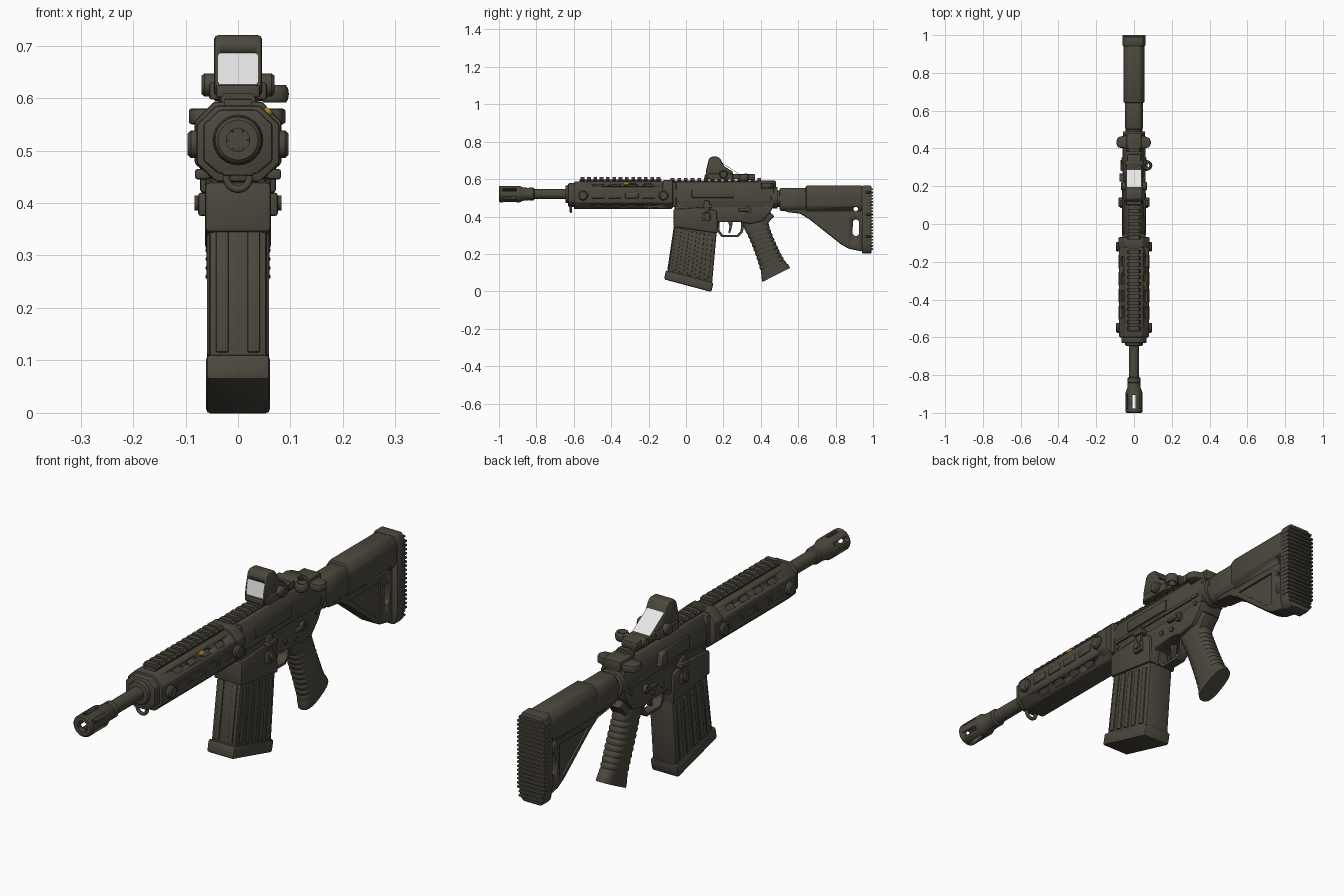
import bpy, bmesh, math
from mathutils import Vector, Matrix

if "Cube" in bpy.data.objects:
    bpy.data.objects.remove(bpy.data.objects["Cube"])

def material(name, rgb):
    m = bpy.data.materials.new(name)
    m.diffuse_color = (*rgb, 1)
    m.use_nodes = True
    m.node_tree.nodes["Principled BSDF"].inputs["Base Color"].default_value = m.diffuse_color
    return m

OLIVE = material("dark_olive", (0.072, 0.064, 0.047))
GLASS = material("pale_glass", (0.95, 0.95, 0.95))
AMBER = material("amber", (0.40, 0.22, 0.02))

def loft(name, rings, bevel=0, mat=OLIVE, smooth=35, seg=2):
    """Skin a list of equal rings and cap both ends."""
    bm = bmesh.new()
    vs = [[bm.verts.new(p) for p in r] for r in rings]
    n = len(rings[0])
    for a, b in zip(vs, vs[1:]):
        for i in range(n):
            bm.faces.new((a[i], a[(i + 1) % n], b[(i + 1) % n], b[i]))
    bm.faces.new(vs[0]); bm.faces.new(vs[-1])
    bmesh.ops.recalc_face_normals(bm, faces=bm.faces)
    me = bpy.data.meshes.new(name)
    bm.to_mesh(me); bm.free()
    me.materials.append(mat)
    o = bpy.data.objects.new(name, me)
    bpy.context.collection.objects.link(o)
    activate(o)
    if bevel:
        md = o.modifiers.new("bevel", 'BEVEL')
        md.width, md.segments, md.limit_method = bevel, seg, 'ANGLE'
        bpy.ops.object.modifier_apply(modifier="bevel")
    bpy.ops.object.shade_smooth_by_angle(angle=math.radians(smooth))
    return o

def activate(o):
    bpy.ops.object.select_all(action='DESELECT')
    o.select_set(True)
    bpy.context.view_layer.objects.active = o

def place(axis, p, t):
    return {'x': (t, p[0], p[1]), 'y': (p[0], t, p[1]), 'z': (p[0], p[1], t)}[axis]

def extrude(name, pts, axis, a, b, bevel=0, mat=OLIVE):
    return loft(name, [[place(axis, p, t) for p in pts] for t in (a, b)], bevel, mat)

def box(name, x, y, z, bevel=0.004, mat=OLIVE):
    return extrude(name, [(y[0], z[0]), (y[1], z[0]), (y[1], z[1]), (y[0], z[1])], 'x', *x, bevel, mat)

def circle(c, r, n=24):
    return [(c[0] + r * math.cos(2 * math.pi * i / n), c[1] + r * math.sin(2 * math.pi * i / n)) for i in range(n)]

def lathe(name, prof, axis, c, n=24, bevel=0):
    return loft(name, [[place(axis, p, t) for p in circle(c, r, n)] for t, r in prof], bevel)

def slot(name, c, normal, length, r, depth, mat=OLIVE):
    """Rounded slot running along y, centred at c, extruded both ways on normal."""
    nrm = Vector(normal).normalized()
    v = nrm.cross(Vector((0, 1, 0)))
    pts = []
    for i in range(16):
        a = 2 * math.pi * (i + .5) / 16
        pts.append(Vector(c) + Vector((0, math.copysign(length / 2 - r, math.cos(a)) + r * math.cos(a), 0)) + v * r * math.sin(a))
    return loft(name, [[p + nrm * s * depth for p in pts] for s in (-1, 1)], 0, mat)

def cut(target, cutters):
    for c in cutters:
        activate(target)
        md = target.modifiers.new("cut", 'BOOLEAN')
        md.operation, md.object, md.solver = 'DIFFERENCE', c, 'EXACT'
        bpy.ops.object.modifier_apply(modifier="cut")
        bpy.data.objects.remove(c)

def ring(name, c, R, r, rot):
    bpy.ops.mesh.primitive_torus_add(major_radius=R, minor_radius=r, major_segments=24, minor_segments=10, location=c, rotation=rot)
    o = bpy.context.object
    o.name = name
    o.data.materials.append(OLIVE)
    bpy.ops.object.shade_smooth()
    return o

AX = (0, .52)
# Barrel and slotted muzzle
lathe("barrel", [(-.89, .026), (-.845, .026), (-.84, .034), (-.815, .034), (-.81, .027), (-.55, .027)], 'y', AX)
muzzle = lathe("muzzle", [(-.93, .022), (-1, .022), (-1, .038), (-.994, .044), (-.89, .044), (-.87, .036), (-.84, .033)], 'y', AX, 30)
cutters = []
for i in range(3):
    c = box("slot_cutter", (-.06, .06), (-.978, -.905), (-.008, .008), 0)
    c.matrix_world = Matrix.Translation((0, 0, .52)) @ Matrix.Rotation(math.pi * i / 3 + .5, 4, 'Y')
    cutters.append(c)
bpy.context.view_layer.update()
cut(muzzle, cutters)

# Octagonal handguard with recessed slots
def octo(w, wt, zb, zlo, zhi, zt):
    return [(-wt, zb), (wt, zb), (w, zlo), (w, zhi), (wt, zt), (-wt, zt), (-w, zhi), (-w, zlo)]
guard = extrude("handguard", octo(.079, .042, .44, .475, .55, .586), 'y', -.6, -.075, .006)
cutters = []
for y in (-.47, -.38, -.29, -.2):
    for s in (-1, 1):
        cutters.append(slot("slot_cutter", (s * .0615, y, .568), (s, 0, 1), .06, .012, .012))
        cutters.append(slot("slot_cutter", (s * .0615, y, .457), (s, 0, -1), .06, .012, .012))
        box("guard_side_rib", (s * .076, s * .083), (y - .035, y + .035), (.497, .527), .003)
cut(guard, cutters)
slot("amber_marker", (.0575, -.32, .5745), (1, 0, 1.05), .03, .009, .005, AMBER)
extrude("guard_front_cap", octo(.066, .036, .455, .48, .55, .578), 'y', -.63, -.59, .006)
extrude("guard_rear_collar", octo(.083, .045, .445, .475, .555, .594), 'y', -.125, -.07, .006)
lathe("barrel_nut", [(-.645, .046), (-.61, .05)], 'y', AX, 24, .004)
for s in (-1, 1):
    for y in (-.55, -.12):
        lathe("guard_bolt", [(s * .07, .026), (s * .09, .026), (s * .096, .02)], 'x', (y, .512), 20)
# Sling loop under the front
ring("sling_loop", (0, -.615, .448), .022, .007, (math.pi / 2, 0, 0))
box("sling_mount", (-.03, .03), (-.63, -.595), (.452, .478))

# Top rails with teeth
def rail(name, y0, y1, z):
    box(name + "_base", (-.026, .026), (y0, y1), (z - .03, z), .002)
    n = round((y1 - y0) / .035)
    for i in range(n):
        y = y0 + (y1 - y0) * (i + .5) / n
        extrude(name + "_tooth", [(-.026, z - .009), (.026, z - .009), (.034, z), (.026, z + .012), (-.026, z + .012), (-.034, z)], 'y', y - .01, y + .01)
rail("guard_rail", -.57, -.13, .598)
rail("receiver_rail", -.09, .41, .593)

# Upper receiver
extrude("upper_receiver", [(-.054, .45), (.054, .45), (.056, .54), (.036, .585), (-.036, .585), (-.056, .54)], 'y', -.075, .47, .006)
box("receiver_front_block", (-.06, .06), (-.075, -.05), (.45, .585), .01)
for s in (-1, 1):
    box("receiver_side_ledge", (s * .05, s * .061), (-.04, .45), (.478, .492), .003)
box("port_cover", (-.063, -.05), (.06, .22), (.495, .55), .005)
extrude("case_deflector", [(.225, .5), (.27, .5), (.255, .55), (.225, .555)], 'x', -.078, -.05, .005)
box("side_panel", (.05, .061), (.03, .26), (.5, .545), .004)
# Charging handle
box("charging_bar", (-.04, .04), (.38, .48), (.55, .592), .006)
extrude("charging_wings", [(-.095, .43), (-.085, .405), (-.04, .4), (.04, .4), (.08, .405), (.092, .43), (.082, .455), (.04, .47), (-.04, .47), (-.085, .46)], 'z', .55, .58, .006)

# Lower receiver with magazine well
extrude("lower_receiver", [(-.06, .46), (-.062, .35), (.165, .315), (.175, .37), (.3, .37), (.34, .36), (.41, .375), (.45, .42), (.47, .46)], 'x', -.052, .052, .008)
extrude("magazine_well", [(-.066, .44), (-.068, .345), (.17, .31), (.165, .43), (.1, .45)], 'x', -.063, .063, .008)
lathe("receiver_ring", [(.455, .058), (.49, .058)], 'y', (0, .5), 28, .004)
# Controls on both sides
for s in (-1, 1):
    box("magazine_catch", (s * .055, s * .076), (.085, .13), (.375, .42), .006)
    lathe("catch_button", [(s * .06, .016), (s * .083, .014)], 'x', (.11, .4), 16)
    box("bolt_catch", (s * .05, s * .072), (.095, .125), (.42, .485), .005)
    box("bolt_catch_paddle", (s * .05, s * .082), (.09, .14), (.445, .465), .005)
    lathe("selector_hub", [(s * .05, .018), (s * .066, .018)], 'x', (.335, .435), 18)
    box("selector_lever", (s * .056, s * .071), (.28, .34), (.428, .443), .004)
    for p in ((-.035, .465), (.43, .455), (.23, .41), (.29, .4)):
        lathe("receiver_pin", [(s * .05, .01), (s * .058, .01)], 'x', p, 14)
# Trigger and guard bow
gpts = [(.165, .37), (.168, .32), (.19, .29), (.28, .29), (.305, .315), (.31, .37)]
gin = [(.295, .37), (.292, .322), (.274, .302), (.197, .302), (.18, .325), (.178, .37)]
extrude("trigger_guard", gpts + gin, 'x', -.02, .02, .002)
extrude("trigger", [(.225, .375), (.25, .375), (.246, .345), (.236, .312), (.226, .312), (.232, .345)], 'x', -.01, .01, .002)

# Magazine, slanted with ribs and floor plate
def mag(u, z):  # u runs 0 (front) to 1 (rear) along the slanted body
    d = (.34 - z) / .34
    return (-.058 - .05 * d + u * (.222 + .018 * d), z + .025 - u * (.05 + .015 * d))
extrude("magazine", [mag(0, .4), mag(0, .2), mag(0, .045), mag(1, .045), mag(1, .2), mag(1, .4)], 'x', -.055, .055, .01)
extrude("magazine_floor", [mag(-.05, .085), mag(-.06, .035), mag(1.0, .035), mag(1.03, .085)], 'x', -.061, .061, .009)
for s in (-1, 1):
    for u in (.12, .3, .48, .66, .86):
        extrude("magazine_rib", [mag(u - .055, .32), mag(u - .055, .09), mag(u + .055, .09), mag(u + .055, .32)], 'x', s * .05, s * .0595, .003)
for x in (-.03, .03):
    extrude("magazine_front_rib", [mag(-.02, .32), mag(-.02, .09), mag(.05, .09), mag(.05, .32)], 'x', x - .012, x + .012, .003)

# Pistol grip with fine ridges
rings = []
for i in range(41):
    t = i / 40
    c = Vector((0, .362 + .121 * t, .385 - .297 * t))
    dep = .062 + .012 * (t - .4) ** 2 * 4 + (.004 if t > .92 else 0)
    wid = .036 + .007 * math.sin(math.pi * min(1, t * 1.1))
    if .2 < t < .85 and i % 3 == 0:
        dep -= .004; wid -= .003
    tilt = math.radians(12 + 15 * t)
    d = Vector((0, math.cos(tilt), math.sin(tilt)))
    ring_pts = []
    for k in range(28):
        a = 2 * math.pi * k / 28
        f = lambda q: math.copysign(abs(q) ** .75, q)
        ring_pts.append(c + d * dep * f(math.cos(a)) + Vector((wid * f(math.sin(a)), 0, 0)))
    rings.append(ring_pts)
loft("pistol_grip", rings, 0, OLIVE, 45)
extrude("grip_tang", [(.3, .4), (.44, .43), (.475, .4), (.455, .385), (.43, .35), (.35, .33)], 'x', -.034, .034, .01)

# Stock: tube, cheek piece, tapered web and ribbed butt pad
lathe("stock_tube", [(.47, .044), (.62, .044)], 'y', (0, .495), 28, .003)
extrude("stock_sleeve", octo(.048, .032, .43, .452, .525, .553), 'y', .5, .66, .01)
extrude("stock_cheek", octo(.056, .034, .425, .455, .535, .566), 'y', .64, .945, .01)
web = extrude("stock_web", [(.53, .46), (.53, .425), (.61, .415), (.66, .385), (.83, .25), (.87, .228), (.945, .212), (.95, .46)], 'x', -.036, .036, .01)
recess = [(.67, .405), (.84, .27), (.865, .27), (.865, .405)]
cuts = [extrude("recess_cutter", recess, 'x', s * .028, s * .06) for s in (-1, 1)]
stadium = [(y, z + (.027 if z > .34 else -.027)) for y, z in circle((.908, .34), .017, 18)]
cuts += [extrude("slot_cutter", stadium, 'x', -.1, .1), extrude("hole_cutter", circle((.908, .44), .012, 16), 'x', -.1, .1)]
holes = [extrude("hole_cutter", circle((.908, .44), .012, 16), 'x', -.1, .1)]
cut(web, cuts)
cut(bpy.data.objects["stock_cheek"], holes)
pad = [(-.04, .202), (.04, .202), (.054, .22), (.06, .26), (.06, .535), (.045, .565), (-.045, .565), (-.06, .535), (-.06, .26), (-.054, .22)]
extrude("butt_pad", pad, 'y', .94, .992, .007)
for i in range(20):
    z = .226 + i * .0168
    w = .0615 if .25 < z < .54 else .054
    box("pad_ridge", (-w, w), (.958, 1), (z - .0045, z + .0045), .0025)

# Reflex sight: base, hood with window, glass, knobs
box("sight_base", (-.042, .042), (.1, .33), (.6, .626), .006)
hood = extrude("sight_hood", [(.105, .605), (.108, .65), (.122, .705), (.133, .72), (.172, .72), (.185, .705), (.205, .668), (.25, .64), (.255, .605)], 'x', -.046, .046, .008)
cut(hood, [box("window_cutter", (-.038, .038), (.05, .35), (.625, .686), .006)])
extrude("front_glass", [(.106, .624), (.118, .688), (.12, .688), (.108, .624)], 'x', -.039, .039, 0, GLASS)
extrude("rear_glass", [(.19, .686), (.285, .626), (.287, .627), (.192, .688)], 'x', -.039, .039, 0, GLASS)
for s in (-1, 1):
    box("sight_clamp", (s * .03, s * .055), (.12, .25), (.597, .63), .005)
    lathe("sight_knob", [(s * .04, .022), (s * .064, .022), (s * .07, .017)], 'x', (.2, .625), 20)
# Rear aperture block and adjustment ring
box("rear_sight_block", (-.036, .036), (.29, .37), (.595, .628), .008)
lathe("rear_sight_drum", [(-.046, .018), (.05, .018)], 'x', (.32, .612), 20, .004)
ring("adjuster_ring", (.07, .31, .608), .019, .008, (0, 0, 0)).scale.z = 2.2
